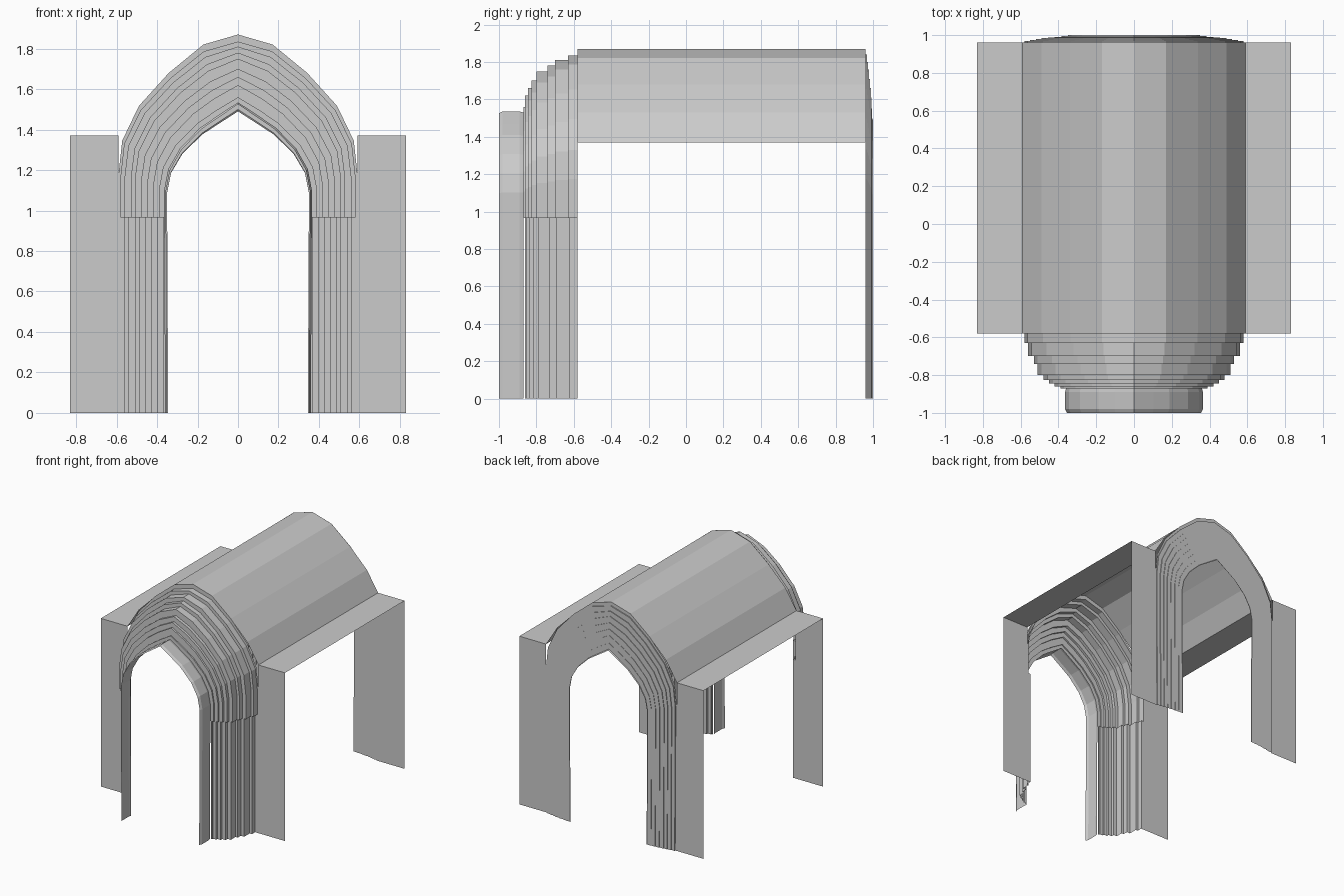
import bpy

if "Cube" in bpy.data.objects:
    bpy.data.objects.remove(bpy.data.objects["Cube"])

SPRING = 0.965
# normalised half arches (width, rise) from springing to apex
OUTER = [(1, 0), (1, .24), (.97, .42), (.83, .61), (.58, .79), (.29, .945), (0, 1)]
INNER = [(1, 0), (1, .24), (.945, .42), (.785, .60), (.51, .78), (.28, .88), (0, 1)]


def add_mesh(name, verts, faces):
    me = bpy.data.meshes.new(name)
    me.from_pydata(verts, [], faces)
    me.validate()
    ob = bpy.data.objects.new(name, me)
    bpy.context.collection.objects.link(ob)
    return ob


def mirror_x(ob):
    m = ob.modifiers.new("mirror", 'MIRROR')
    m.use_axis[0] = True
    m.merge_threshold = 0.0005
    return ob


def loft(name, rows):
    """Bridge equal-length rows of points, then mirror to the other side."""
    n = len(rows[0])
    verts = [p for row in rows for p in row]
    faces = [(r * n + i, r * n + i + 1, (r + 1) * n + i + 1, (r + 1) * n + i)
             for r in range(len(rows) - 1) for i in range(n - 1)]
    return mirror_x(add_mesh(name, verts, faces))


def arch(w, apex, y, legs=False):
    t = min(1, max(0, (w - .36) / .22))
    rise = apex - SPRING
    pts = []
    for (a, b), (c, d) in zip(INNER, OUTER):
        pts.append((w * (a + (c - a) * t), y, SPRING + rise * (b + (d - b) * t)))
    return ([(w - .005, y, 0)] if legs else []) + pts


def stairs(steps, y0):
    """Turn (width, apex, y end) steps into alternating ring positions."""
    out, y = [], y0
    for w, apex, y1 in steps:
        out += [(w, apex, y), (w, apex, y1)]
        y = y1
    return out


# barrel vault with flat side ledges
section = [(.83, 1.37), (.59, 1.37), (.49, 1.53), (.34, 1.68), (.17, 1.82), (0, 1.87)]
loft("vault_roof", [[(x, y, z) for x, z in section] for y in (-.58, .96)])

# front stepped archivolts
front = stairs([(.58, 1.835, -.63), (.56, 1.81, -.70), (.53, 1.78, -.74),
                (.51, 1.75, -.80), (.48, 1.70, -.825), (.45, 1.66, -.845),
                (.42, 1.62, -.86), (.39, 1.56, -.87)], -.58)
rings = [(.59, 1.87, -.58)] + front + [(.36, 1.53, -.87)]
loft("front_archivolts", [arch(*r) for r in rings])

# stepped jambs below the arches, with the underside lip
outer_line = [(w, y) for w, _, y in front] + [(.36, -.87)]
jamb_line = [(max(w - .02, .36), min(-.58, y + .008)) for w, y in outer_line]
loft("front_jambs", [[(x, y, z) for x, y in jamb_line] for z in (0, SPRING)])
loft("archivolt_underside", [[(x, y, SPRING) for x, y in line]
                             for line in (outer_line, jamb_line)])

# front doorway tube
loft("doorway_passage", [arch(w, a, y, True) for w, a, y in
     [(.36, 1.53, -.87), (.365, 1.535, -.89), (.365, 1.535, -.98), (.355, 1.525, -1)]])

# back arch, shallow steps
back = stairs([(.58, 1.84, .968), (.55, 1.80, .974), (.52, 1.76, .979),
               (.49, 1.71, .984), (.455, 1.66, .988), (.42, 1.61, .991),
               (.385, 1.55, .994)], .96)
rings = [(.59, 1.87, .96)] + back + [(.35, 1.50, .994), (.35, 1.49, 1.0)]
loft("back_arch", [arch(*r, legs=True) for r in rings])

# flat wing walls beside both arches
for name, y, x0 in (("front_wing_walls", -.58, .56), ("back_wing_walls", .96, .585)):
    outline = [(x0, 0), (.83, 0), (.83, 1.37), (.59, 1.37), (.59, SPRING), (x0, SPRING)]
    mirror_x(add_mesh(name, [(x, y, z) for x, z in outline], [tuple(range(6))]))
